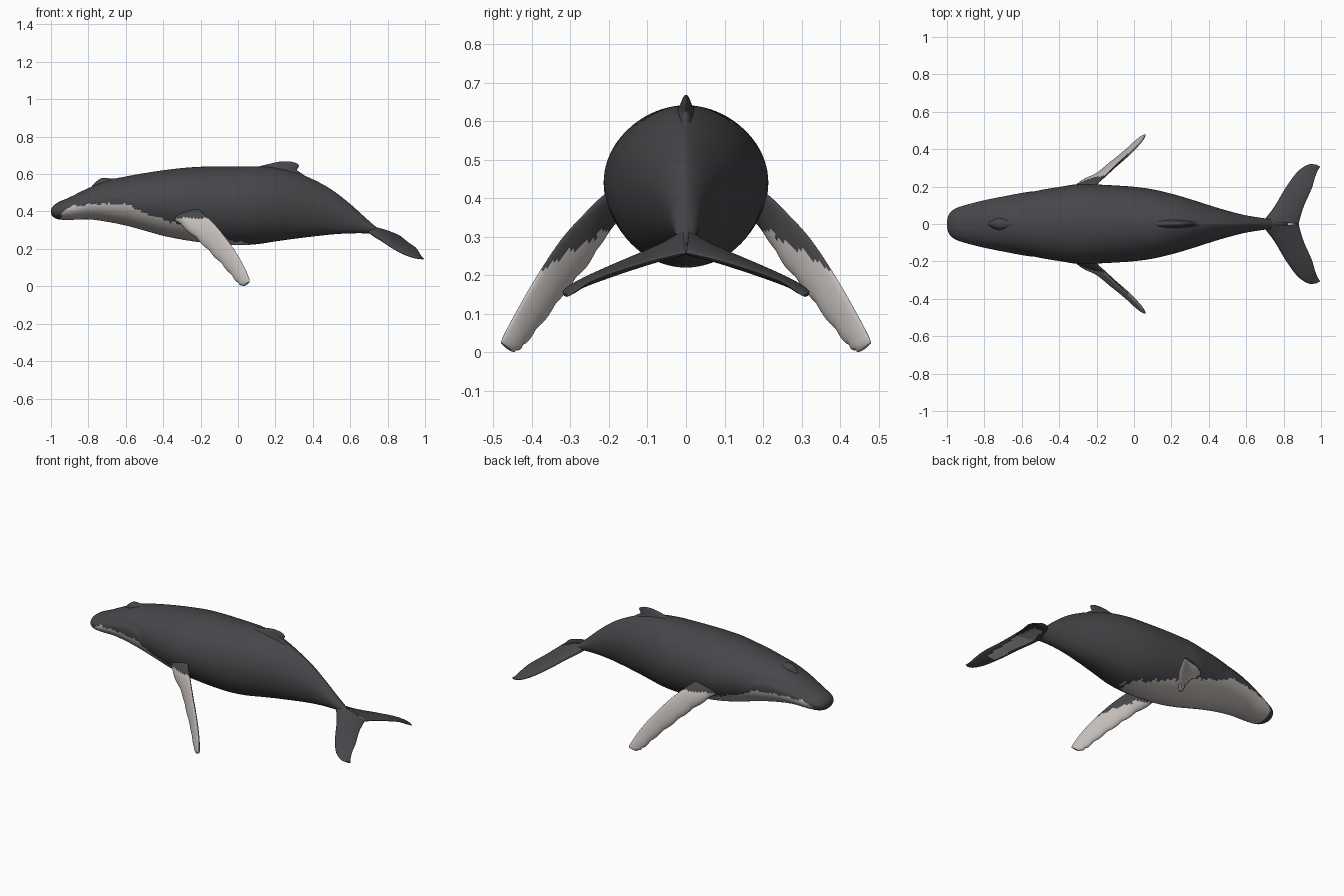
import bpy, bmesh, math
from mathutils import Vector

cube = bpy.data.objects.get("Cube")
if cube:
    bpy.data.objects.remove(cube, do_unlink=True)


def material(name, rgb):
    m = bpy.data.materials.new(name)
    m.use_nodes = True
    m.diffuse_color = (*rgb, 1)
    bsdf = m.node_tree.nodes["Principled BSDF"]
    bsdf.inputs["Base Color"].default_value = (*rgb, 1)
    bsdf.inputs["Roughness"].default_value = 0.6
    return m


MATS = [material("slate_skin", (0.062, 0.061, 0.068)),
        material("pale_skin", (0.55, 0.51, 0.49))]


def spline(rows, n):
    """Smooth resampling of table rows (Catmull-Rom)."""
    out = []
    last = len(rows) - 1
    for i in range(n):
        u = i / (n - 1) * last
        k = min(int(u), last - 1)
        t = u - k
        a, b, c, d = (rows[min(max(j, 0), last)] for j in range(k - 1, k + 3))
        out.append([0.5 * (2 * q + (r - p) * t + (2 * p - 5 * q + 4 * r - s) * t ** 2
                           + (3 * q - p - 3 * r + s) * t ** 3)
                    for p, q, r, s in zip(a, b, c, d)])
    return out


def linear(table, x):
    """Piecewise linear lookup."""
    for (x0, v0), (x1, v1) in zip(table, table[1:]):
        if x <= x1:
            return v0 + (v1 - v0) * max(0, (x - x0) / (x1 - x0))
    return table[-1][1]


def loft(name, rings, is_pale=None, cap_start=True, mirror=False):
    """Skin a list of closed rings, then colour the faces by a rule."""
    bm = bmesh.new()
    loops = [[bm.verts.new(p) for p in ring] for ring in rings]
    n = len(loops[0])
    for a, b in zip(loops, loops[1:]):
        for i in range(n):
            j = (i + 1) % n
            bm.faces.new((a[i], a[j], b[j], b[i]))
    if cap_start:
        bm.faces.new(loops[0])
    bm.faces.new(loops[-1])
    bmesh.ops.recalc_face_normals(bm, faces=bm.faces)
    bm.normal_update()
    for f in bm.faces:
        if is_pale and is_pale(f.calc_center_median(), f.normal):
            f.material_index = 1
    mesh = bpy.data.meshes.new(name)
    bm.to_mesh(mesh)
    bm.free()
    ob = bpy.data.objects.new(name, mesh)
    bpy.context.collection.objects.link(ob)
    for m in MATS:
        mesh.materials.append(m)
    bpy.ops.object.select_all(action='DESELECT')
    ob.select_set(True)
    bpy.context.view_layer.objects.active = ob
    bpy.ops.object.shade_smooth_by_angle(angle=math.radians(50))
    if mirror:
        mod = ob.modifiers.new("Mirror", 'MIRROR')
        mod.use_axis = (False, True, False)
    return ob


def blade(rows, count, bump=0.0, sides=32):
    """Rings of an aerofoil; rows are leading xyz, trailing xyz, half thickness."""
    data = spline(rows, count)
    rings = []
    for i, r in enumerate(data):
        lead, trail = Vector(r[:3]), Vector(r[3:6])
        before, after = data[max(i - 1, 0)], data[min(i + 1, count - 1)]
        span = sum((Vector(after[k:k + 3]) - Vector(before[k:k + 3]) for k in (0, 3)), Vector())
        chord = trail - lead
        normal = chord.cross(span).normalized()
        lead -= chord.normalized() * bump * abs(math.sin(i * 0.42))
        ring = []
        for s in range(sides):
            a = math.tau * s / sides
            c = (1 - math.cos(a)) / 2
            ring.append(lead.lerp(trail, c) + normal * r[6] * math.sin(a) * (1.3 - 0.6 * c))
        rings.append(ring)
    return rings


# Body: x, underside z, back z, half width
BODY = [(-1.0, .39, .41, .012), (-.99, .372, .428, .05), (-.96, .358, .45, .08),
        (-.9, .355, .476, .102), (-.8, .358, .525, .127), (-.7, .345, .565, .147),
        (-.6, .325, .587, .166), (-.5, .298, .605, .182), (-.4, .27, .62, .198),
        (-.3, .25, .632, .213), (-.2, .235, .639, .211), (-.1, .225, .641, .206),
        (0, .22, .641, .199), (.1, .225, .641, .185), (.2, .24, .635, .162),
        (.3, .254, .612, .133), (.4, .266, .572, .101), (.5, .277, .517, .071),
        (.6, .283, .44, .046), (.7, .282, .35, .03), (.76, .27, .303, .02),
        (.82, .258, .28, .006)]
LIP = [(-1, .40), (-.93, .42), (-.8, .46), (-.7, .488), (-.6, .49), (-.52, .42)]
BELLY = [(-.94, .40), (-.9, .425), (-.75, .442), (-.58, .435), (-.5, .388),
         (-.3, .325), (-.05, .246), (.12, .218)]


def body_ring(row, sides=80):
    x, low, high, half = row
    keel = 1 + 0.45 * min(1, max(0, (x - 0.1) / 0.3))
    jaw = min(1, max(0, (x + 1) / 0.08)) * min(1, max(0, (-0.5 - x) / 0.1))
    ring = []
    for s in range(sides):
        a = math.tau * s / sides
        z = (low + high) / 2 + (high - low) / 2 * math.sin(a)
        c = math.cos(a)
        y = math.copysign(abs(c) ** (keel if z > (low + high) / 2 else 1), c) * half
        # Upper jaw sits slightly inside the lower lip
        over = min(1, max(0, (z - linear(LIP, x)) / 0.012))
        ring.append((x, y * (1 - 0.05 * jaw * over), z))
    return ring


def belly_pale(c, n):
    ragged = 0.004 * math.sin(c.x * 70) + 0.003 * math.sin(c.x * 163)
    return -0.94 < c.x < 0.12 and c.z < linear(BELLY, c.x) + ragged


loft("body", [body_ring(r) for r in spline(BODY, 180)], belly_pale)

# Dorsal fin: z, front x, rear x, half thickness
FIN = [(.56, .03, .40, .04), (.6, .05, .345, .034), (.622, .07, .315, .026),
       (.64, .11, .326, .016), (.655, .17, .318, .01), (.664, .21, .295, .006),
       (.668, .235, .27, .002)]
loft("dorsal_fin", blade([(f, 0, z, b, 0, z, t) for z, f, b, t in FIN], 20))

# Blowhole ridge: a low hump that tapers backwards
HUMP = [(-.79, .525, .004), (-.765, .553, .018), (-.735, .576, .03),
        (-.71, .579, .032), (-.67, .576, .025), (-.62, .578, .006)]
loft("blowhole_ridge",
     [[(x, w * math.cos(a), z - 0.03 + 0.03 * math.sin(a))
       for a in (math.tau * s / 20 for s in range(20))] for x, z, w in spline(HUMP, 20)])

# Flippers, with a knobbly leading edge
FLIPPER = [(-.36, .15, .38, -.24, .14, .45, .03), (-.295, .207, .325, -.2, .212, .405, .026),
           (-.2, .255, .24, -.145, .27, .352, .02), (-.13, .31, .17, -.09, .325, .29, .019),
           (-.055, .37, .09, -.02, .388, .195, .018), (-.005, .418, .03, .03, .437, .11, .016),
           (.02, .44, .008, .058, .472, .045, .013), (.035, .455, .004, .062, .48, .025, .007)]


def flipper_pale(c, n):
    if n.y - n.x > 0:
        return c.z < 0.365
    return c.z < 0.30 - 0.6 * (c.y - 0.235) + 0.006 * math.sin(c.y * 150)


loft("flippers", blade(FLIPPER, 60, bump=0.007), flipper_pale, mirror=True)

# Tail flukes, pale in the middle underneath
FLUKE = [(.68, 0, .308, .88, 0, .258, .022), (.715, .045, .28, .892, .045, .248, .02),
         (.755, .1, .254, .91, .1, .234, .017), (.815, .2, .212, .95, .19, .206, .014),
         (.875, .28, .178, .968, .25, .182, .011), (.93, .317, .158, .983, .287, .157, .008),
         (.972, .318, .15, .996, .305, .146, .004)]


def fluke_pale(c, n):
    front = 0.72 + 0.5 * c.y
    return n.z < -0.2 and c.y < 0.21 and front + 0.03 < c.x < 0.86 + 0.25 * c.y


loft("tail_flukes", blade(FLUKE, 40), fluke_pale, cap_start=False, mirror=True)
